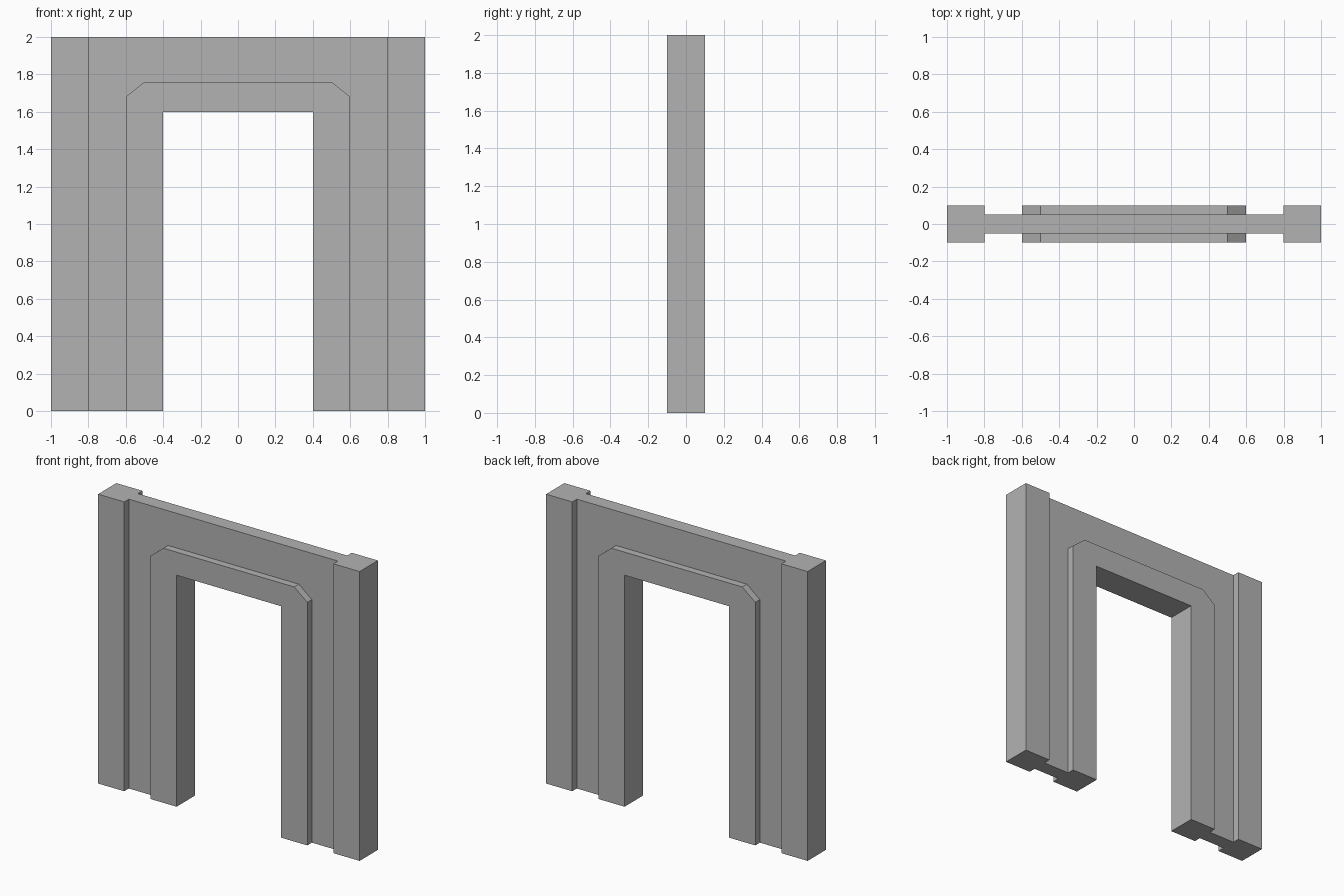
import bpy
import bmesh

cube = bpy.data.objects.get("Cube")
if cube:
    bpy.data.objects.remove(cube, do_unlink=True)

GREY = (0.45, 0.45, 0.45, 1.0)
stone = bpy.data.materials.new("plain grey")
stone.use_nodes = True
stone.diffuse_color = GREY
stone.node_tree.nodes["Principled BSDF"].inputs["Base Color"].default_value = GREY

HEIGHT = 2.0
HALF_DEPTH = 0.1
PANEL_HALF_DEPTH = 0.05


def extrude_outline(name, outline, half_depth):
    """Make a solid from an x-z outline, centred on y = 0."""
    bm = bmesh.new()
    face = bm.faces.new([bm.verts.new((x, -half_depth, z)) for x, z in outline])
    extruded = bmesh.ops.extrude_face_region(bm, geom=[face])["geom"]
    verts = [v for v in extruded if isinstance(v, bmesh.types.BMVert)]
    bmesh.ops.translate(bm, verts=verts, vec=(0, 2 * half_depth, 0))
    bmesh.ops.recalc_face_normals(bm, faces=bm.faces)
    mesh = bpy.data.meshes.new(name)
    bm.to_mesh(mesh)
    bm.free()
    mesh.materials.append(stone)
    obj = bpy.data.objects.new(name, mesh)
    bpy.context.collection.objects.link(obj)
    return obj


def arch(half_outer, half_inner):
    """Close an arch from the left halves of its outer and inner edges."""
    def mirrored(half):
        return half + [(-x, z) for x, z in reversed(half)]
    return mirrored(half_outer) + mirrored(half_inner)[::-1]


# Door surround with chamfered upper corners
surround_edge = [(0.6, 0), (0.6, 1.68), (0.5, 1.76)]
doorway_edge = [(0.4, 0), (0.4, 1.6)]
extrude_outline("door_surround", arch(surround_edge, doorway_edge), HALF_DEPTH)

# Thin wall panel fitted around the surround
panel_edge = [(0.8, 0), (0.8, HEIGHT)]
extrude_outline("wall_panel", arch(panel_edge, surround_edge), PANEL_HALF_DEPTH)

# Full-height pillars at both ends
for side, name in ((1, "left_pillar"), (-1, "right_pillar")):
    inner, outer = 0.8 * side, side
    outline = [(inner, 0), (outer, 0), (outer, HEIGHT), (inner, HEIGHT)]
    extrude_outline(name, outline, HALF_DEPTH)
